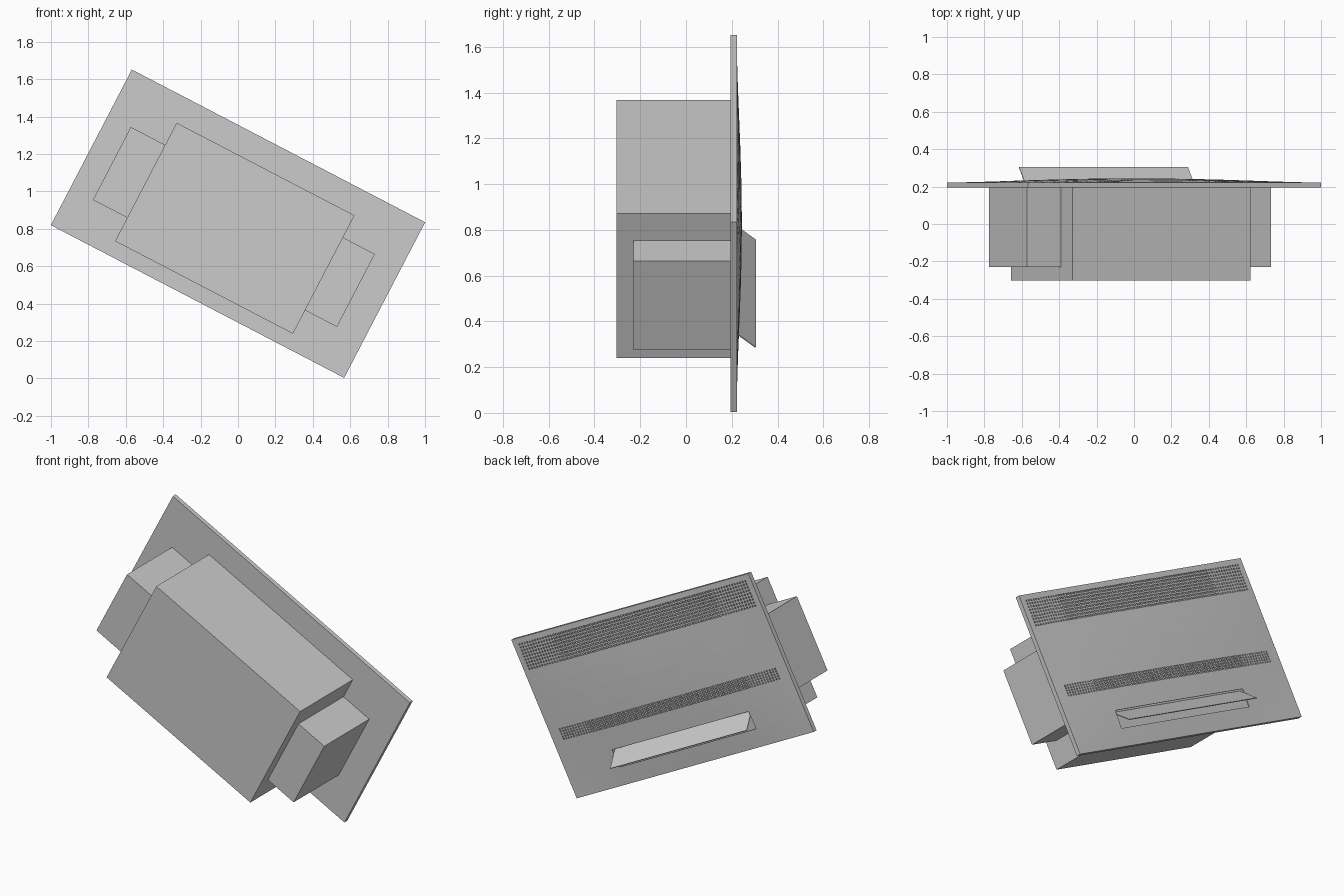
import bpy, bmesh, math

if "Cube" in bpy.data.objects:
    bpy.data.objects.remove(bpy.data.objects["Cube"])

# Everything is built upright (u along x, v along z), then tilted about y
TILT = math.radians(27.5)
CENTRE = (0, 0, 0.827)
U, V = 0.884, 0.469          # half size of the cover panel
EDGE_Y, CROWN = 0.222, 0.022


def finish(bm, name, thickness=0):
    mesh = bpy.data.meshes.new(name)
    bm.to_mesh(mesh)
    bm.free()
    ob = bpy.data.objects.new(name, mesh)
    bpy.context.collection.objects.link(ob)
    ob.location = CENTRE
    ob.rotation_euler = (0, TILT, 0)
    if thickness:
        mod = ob.modifiers.new("thickness", 'SOLIDIFY')
        mod.thickness = thickness
        mod.offset = -1
    return ob


def box(name, u0, u1, y0, y1, v0, v1, open_back=False):
    bm = bmesh.new()
    bmesh.ops.create_cube(bm, size=1)
    for p in bm.verts:
        p.co = (u1 if p.co.x > 0 else u0,
                y1 if p.co.y > 0 else y0,
                v1 if p.co.z > 0 else v0)
    if open_back:
        bm.normal_update()
        faces = [f for f in bm.faces if f.normal.y > 0.9]
        bmesh.ops.delete(bm, geom=faces, context='FACES_ONLY')
    return finish(bm, name, 0.004 if open_back else 0)


# Main housing and the two side compartments
box("main_housing", -0.54, 0.532, -0.303, 0.196, -0.386, 0.327)
box("left_compartment", -0.747, -0.54, -0.23, 0.196, -0.245, 0.194)
box("right_compartment", 0.532, 0.724, -0.23, 0.196, -0.245, 0.194)

# Shallow tray behind the perforated cover
box("cover_tray", -U, U, 0.195, EDGE_Y, -V, V, open_back=True)

# Hole pattern: columns are wider in the middle, two bands of rows
PITCH = 0.0196
columns = []
for i in range(-43, 44):
    u = i * PITCH
    w = 0.0065 if abs(u) < 0.6 else 0.004
    columns.append((u - w, u + w))
upper_rows = [(0.284 + i * 0.018, 0.293 + i * 0.018) for i in range(9)]
lower_rows = [(-0.138 + i * 0.0145, -0.130 + i * 0.0145) for i in range(5)]
OUTLET = (-0.513, 0.505, -0.366, -0.262)


def inside(x, spans):
    return any(a < x < b for a, b in spans)


def is_hole(u, v):
    if OUTLET[0] < u < OUTLET[1] and OUTLET[2] < v < OUTLET[3]:
        return True
    if not inside(u, columns):
        return False
    return inside(v, upper_rows) or (abs(u) < 0.82 and inside(v, lower_rows))


# Gently crowned cover with perforations and the outlet opening
us = sorted({-U, U, OUTLET[0], OUTLET[1], *[x for c in columns for x in c]})
vs = sorted({-V, V, OUTLET[2], OUTLET[3], -0.42, -0.2, 0.0, 0.1, 0.2,
             *[x for r in upper_rows + lower_rows for x in r]})
bm = bmesh.new()
cache = {}


def vert(i, j):
    if (i, j) not in cache:
        u, v = us[i], vs[j]
        y = EDGE_Y + CROWN * (1 - (u / U) ** 2) * (1 - (v / V) ** 2)
        cache[i, j] = bm.verts.new((u, y, v))
    return cache[i, j]


for i in range(len(us) - 1):
    for j in range(len(vs) - 1):
        if not is_hole((us[i] + us[i + 1]) / 2, (vs[j] + vs[j + 1]) / 2):
            bm.faces.new([vert(i, j), vert(i, j + 1),
                          vert(i + 1, j + 1), vert(i + 1, j)])
finish(bm, "perforated_cover", 0.006)

# Outlet flap hinged at the top of the opening
bm = bmesh.new()
bm.faces.new([bm.verts.new(p) for p in (
    (OUTLET[0], 0.204, -0.263), (OUTLET[1], 0.204, -0.263),
    (OUTLET[1], 0.305, -0.345), (OUTLET[0], 0.305, -0.345))])
bm.normal_update()
for f in bm.faces:
    if f.normal.z < 0:
        f.normal_flip()
finish(bm, "outlet_flap", 0.004)
